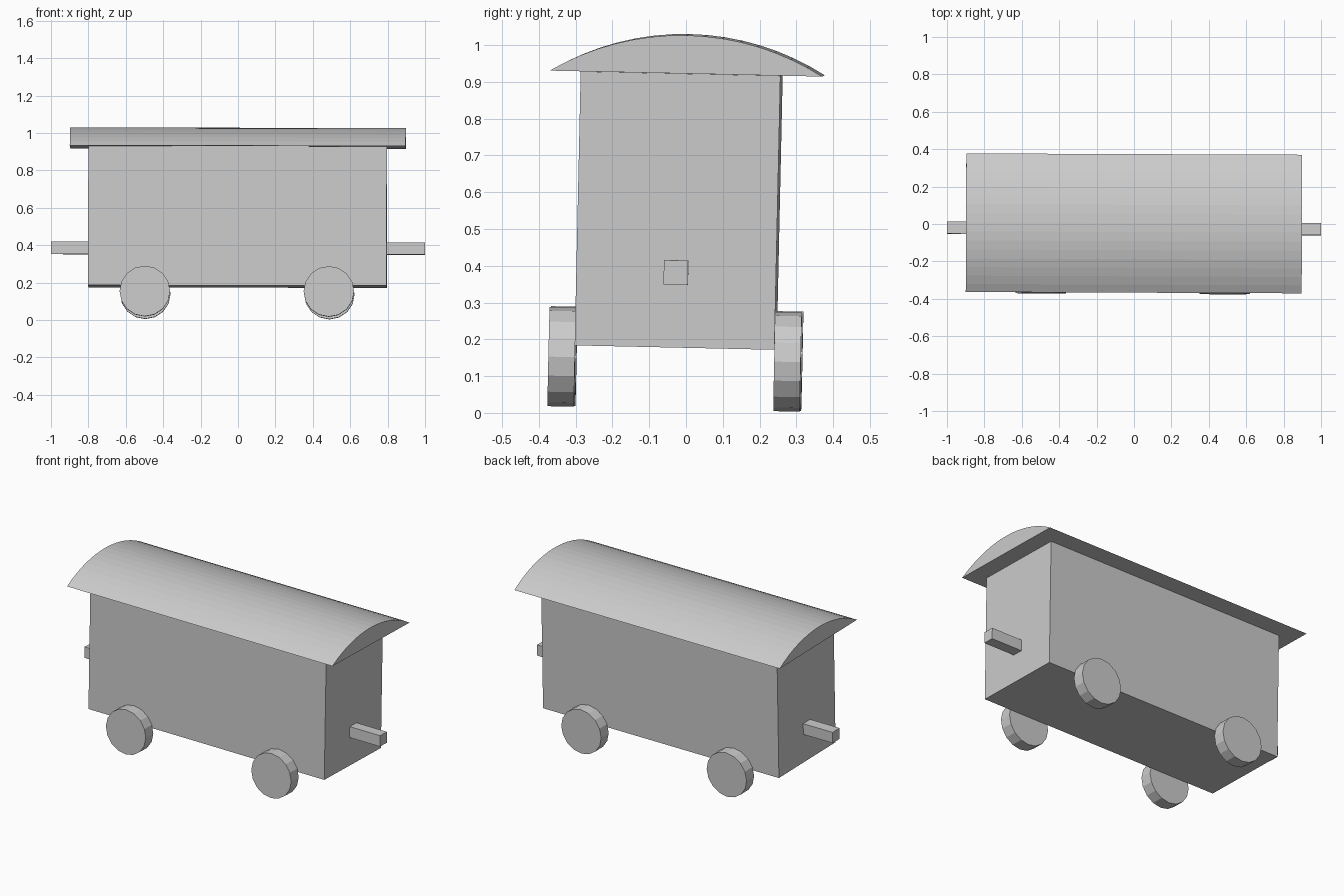
import bpy, bmesh, math
from mathutils import Matrix, Euler

old = bpy.data.objects.get("Cube")
if old:
    bpy.data.objects.remove(old, do_unlink=True)

# Single plain grey
grey = bpy.data.materials.new("plain_grey")
grey.use_nodes = True
colour = (0.6, 0.6, 0.6, 1)
grey.diffuse_color = colour
grey.node_tree.nodes["Principled BSDF"].inputs["Base Color"].default_value = colour

# The whole wagon leans very slightly
LEAN = Euler((-0.022, 0.002, -0.004)).to_matrix().to_4x4()
MID_Y = -0.032  # centre line of the body


def finish(name, bm, location):
    bmesh.ops.recalc_face_normals(bm, faces=bm.faces)
    mesh = bpy.data.meshes.new(name)
    bm.to_mesh(mesh)
    bm.free()
    mesh.materials.append(grey)
    obj = bpy.data.objects.new(name, mesh)
    bpy.context.collection.objects.link(obj)
    obj.matrix_world = LEAN @ Matrix.Translation(location)
    return obj


def box(name, size, location):
    bm = bmesh.new()
    bmesh.ops.create_cube(bm, size=1)
    bmesh.ops.scale(bm, vec=size, verts=bm.verts)
    return finish(name, bm, location)


def wheel(name, radius, width, location):
    bm = bmesh.new()
    bmesh.ops.create_cone(bm, cap_ends=True, segments=16, radius1=radius,
                          radius2=radius, depth=width,
                          matrix=Matrix.Rotation(math.pi / 2, 4, 'X'))
    return finish(name, bm, location)


def arched_roof(name, length, width, rise, location, segments=16):
    # Solid circular segment extruded along x
    radius = (width ** 2 / 4 + rise ** 2) / (2 * rise)
    half = math.asin(width / 2 / radius)
    bm = bmesh.new()
    ring = []
    for i in range(segments + 1):
        a = half * (2 * i / segments - 1)
        ring.append(bm.verts.new((-length / 2, radius * math.sin(a),
                                  radius * math.cos(a) - radius + rise)))
    end = bm.faces.new(ring)
    out = bmesh.ops.extrude_face_region(bm, geom=[end], use_keep_orig=True)
    moved = [g for g in out["geom"] if isinstance(g, bmesh.types.BMVert)]
    bmesh.ops.translate(bm, vec=(length, 0, 0), verts=moved)
    return finish(name, bm, location)


# Body and roof
box("wagon_body", (1.596, 0.543, 0.745), (-0.003, MID_Y, 0.551))
arched_roof("arched_roof", 1.796, 0.741, 0.104, (-0.002, -0.017, 0.924))

# Coupling bars at both ends
for side, x in (("left", 0.895), ("right", -0.895)):
    box(side + "_coupling_bar", (0.21, 0.066, 0.066), (x, MID_Y, 0.383))

# Four wheels against the body sides
for side, x in (("left", 0.492), ("right", -0.492)):
    for end, y in (("front", -0.307), ("back", 0.307)):
        wheel(f"{end}_{side}_wheel", 0.135, 0.072, (x - 0.005, MID_Y + y, 0.146))
